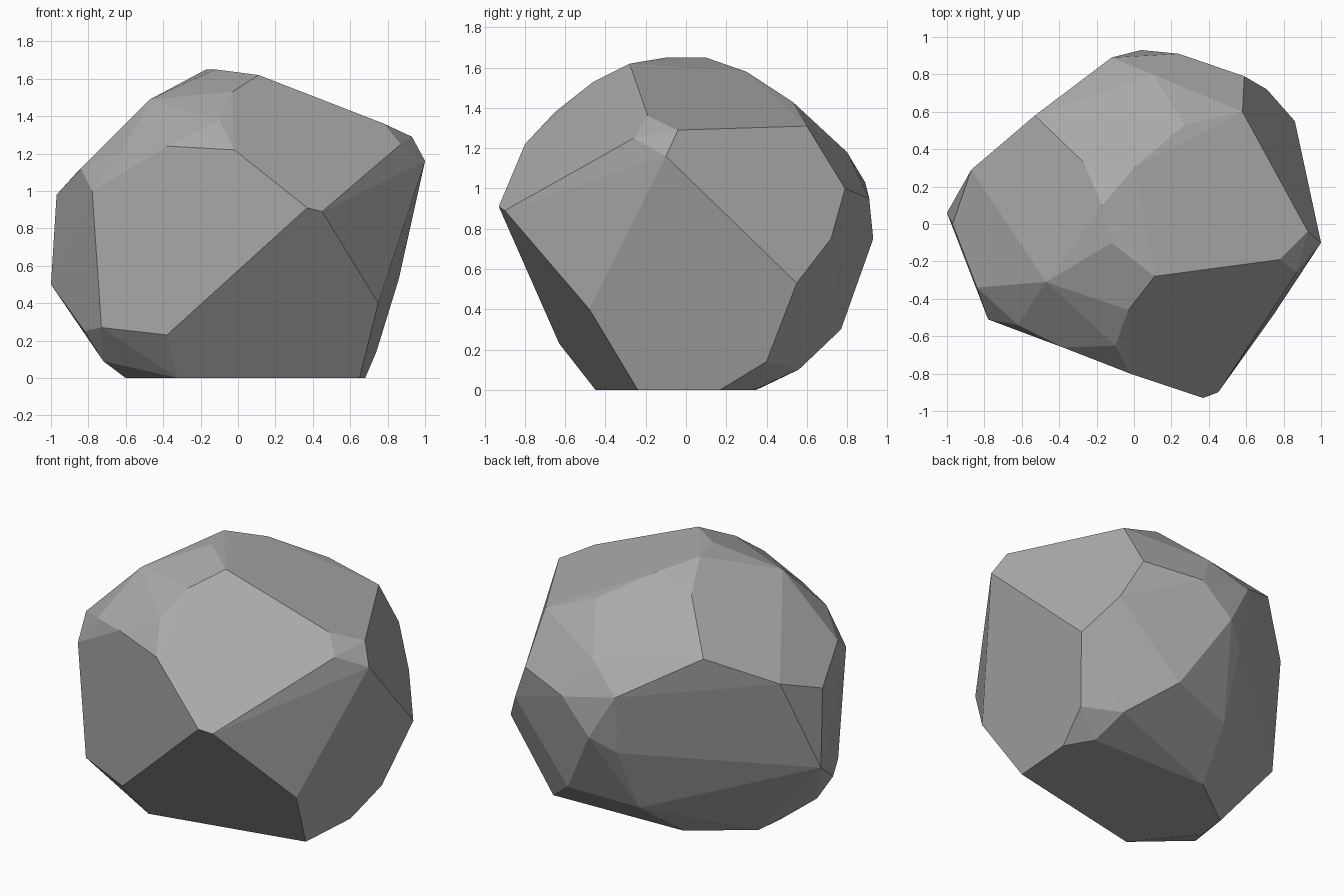
import bpy
import bmesh
import math

# Remove the default cube only
cube = bpy.data.objects.get("Cube")
if cube:
    bpy.data.objects.remove(cube, do_unlink=True)


def flat_material(name, colour):
    """One plain colour for both the viewport and the render."""
    material = bpy.data.materials.new(name)
    material.use_nodes = True
    material.diffuse_color = colour
    shader = material.node_tree.nodes["Principled BSDF"]
    shader.inputs["Base Color"].default_value = colour
    shader.inputs["Roughness"].default_value = 0.9
    return material


def hull_object(name, corner_groups, material, merge_angle):
    """Wrap the corners in a chiselled skin and merge the nearly flat facets."""
    bm = bmesh.new()
    for group in corner_groups:
        for corner in group:
            bm.verts.new(corner)
    result = bmesh.ops.convex_hull(bm, input=list(bm.verts))
    unused = set(result["geom_interior"]) | set(result["geom_unused"])
    loose = [item for item in unused if isinstance(item, bmesh.types.BMVert)]
    bmesh.ops.delete(bm, geom=loose, context='VERTS')
    bmesh.ops.dissolve_limit(bm, angle_limit=merge_angle,
                             verts=list(bm.verts), edges=list(bm.edges))
    bmesh.ops.recalc_face_normals(bm, faces=list(bm.faces))
    mesh = bpy.data.meshes.new(name)
    bm.to_mesh(mesh)
    bm.free()
    mesh.materials.append(material)
    boulder = bpy.data.objects.new(name, mesh)
    bpy.context.scene.collection.objects.link(boulder)
    return boulder


# Flat base the boulder rests on
base = [(x, y, 0) for x, y in (
    (.65, -.24), (.68, .17), (.58, .34), (-.23, .35),
    (-.58, .09), (-.6, -.1), (-.32, -.45))]

# Big cleaved front facets, meeting at a prominent nose
front = [(.37, -.93, .91), (.45, -.9, .89), (-.02, -.8, 1.22),
         (-.38, -.66, 1.24), (-.78, -.51, 1), (-.73, -.5, .27),
         (-.38, -.63, .23), (-.1, -.65, 1.38), (-.62, -.54, 1.21)]

# Broad flank on the left, with its chipped upper corner
left_flank = [(.75, -.48, .4), (1, -.1, 1.16), (.87, -.26, 1.25),
              (.93, -.04, 1.29), (.78, -.19, 1.36), (.86, .55, .53),
              (.74, .4, .14), (.71, .72, .75), (.59, .79, 1)]

# Crown and the slopes falling away from it
crown = [(.11, -.28, 1.62), (-.12, -.1, 1.65), (-.17, .1, 1.65),
         (0, .3, 1.58), (.27, .53, 1.43), (.58, .6, 1.31),
         (-.03, -.46, 1.53), (-.47, -.31, 1.49), (-.27, .33, 1.52)]

# Right flank, split by a steep cleft plane toward the back
right_flank = [(-.53, .58, 1.27), (-.87, .29, 1.09), (-1, .06, .5),
               (-.97, 0, .98), (-.84, -.34, 1.12), (-.82, -.32, .25),
               (-.72, -.3, .09)]

# Weathered, rounder back
back = [(-.12, .89, 1.03), (-.13, .66, .24), (-.1, .84, .65),
        (.04, .93, .75), (.24, .91, .95), (.1, .8, 1.18),
        (.55, .56, .1), (.3, .77, .3)]

stone_grey = flat_material("stone grey", (0.4, 0.4, 0.4, 1))
hull_object("boulder", (base, front, left_flank, crown, right_flank, back),
            stone_grey, math.radians(4))
